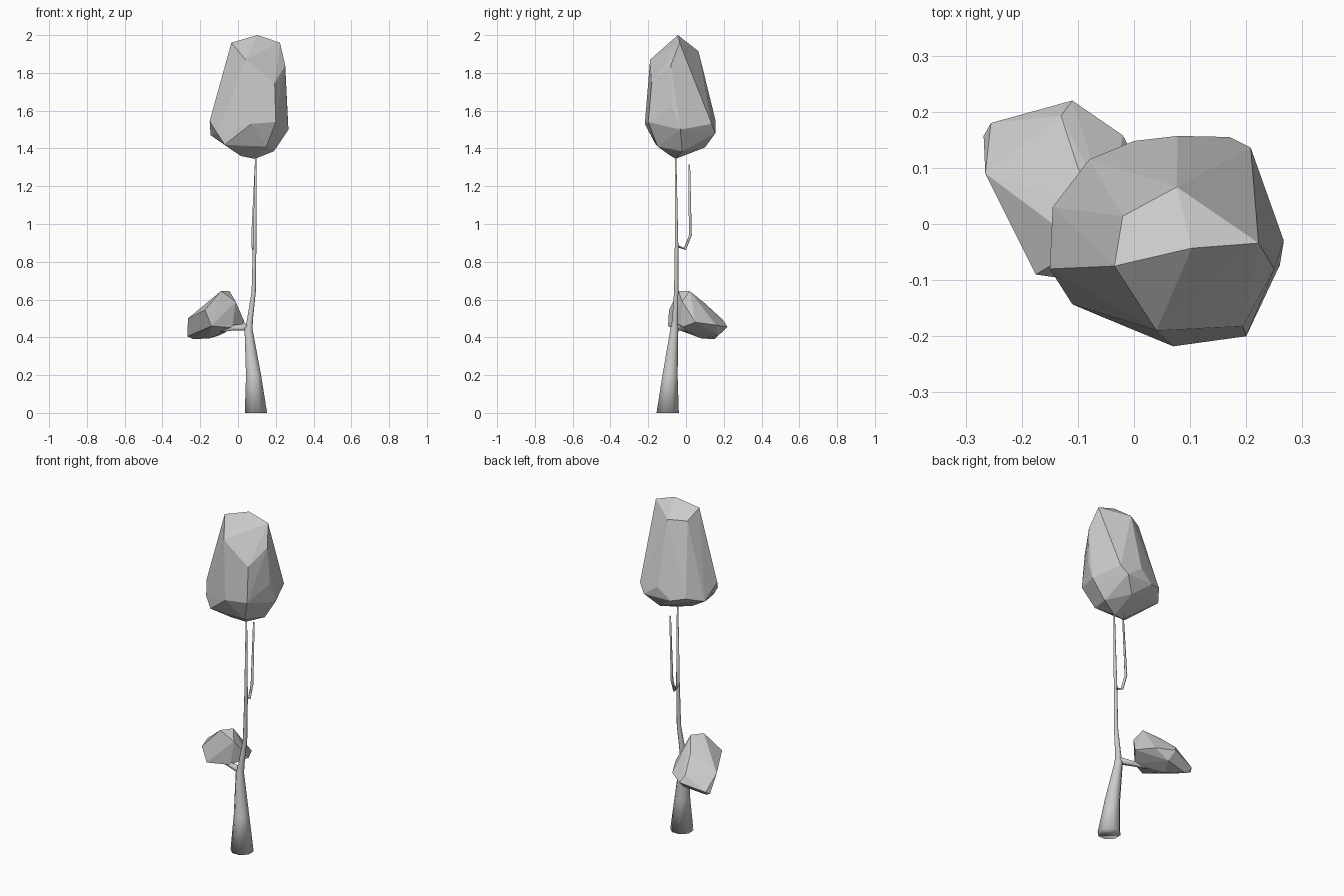
import bpy, bmesh, math
from mathutils import Vector


def finish(name, bm, smooth):
    bmesh.ops.recalc_face_normals(bm, faces=bm.faces)
    me = bpy.data.meshes.new(name)
    bm.to_mesh(me)
    bm.free()
    for p in me.polygons:
        p.use_smooth = smooth
    ob = bpy.data.objects.new(name, me)
    bpy.context.collection.objects.link(ob)
    return ob


def limb(name, path, sides):
    """Tapered tube; each path entry is x, y, z, radius."""
    bm = bmesh.new()
    pts = [Vector(p[:3]) for p in path]
    rings = []
    for i, p in enumerate(pts):
        t = (pts[min(i + 1, len(pts) - 1)] - pts[max(i - 1, 0)]).normalized()
        if p.z == 0:
            t = Vector((0, 0, 1))
        ref = Vector((0, 1, 0)) if abs(t.y) < 0.8 else Vector((1, 0, 0))
        u = t.cross(ref).normalized()
        v = t.cross(u)
        ring = []
        for k in range(sides):
            a = 2 * math.pi * (k + 0.5) / sides
            ring.append(bm.verts.new(p + path[i][3] * (u * math.cos(a) + v * math.sin(a))))
        rings.append(ring)
    for a, b in zip(rings, rings[1:]):
        for k in range(sides):
            n = (k + 1) % sides
            bm.faces.new((a[k], a[n], b[n], b[k]))
    bm.faces.new(rings[0])
    bm.faces.new(rings[-1])
    return finish(name, bm, True)


def leaf_mass(name, points):
    """Faceted foliage wrapped around a few corner points."""
    bm = bmesh.new()
    for p in points:
        bm.verts.new(p)
    res = bmesh.ops.convex_hull(bm, input=bm.verts)
    loose = [v for v in bm.verts if not v.link_faces]
    bmesh.ops.delete(bm, geom=loose, context='VERTS')
    return finish(name, bm, False)


# Trunk and its twigs
limb("trunk", [(0.095, -0.097, 0, 0.064), (0.082, -0.084, 0.2, 0.043),
               (0.056, -0.062, 0.44, 0.023), (0.063, -0.058, 0.49, 0.017),
               (0.083, -0.052, 0.64, 0.012), (0.088, -0.05, 0.89, 0.010),
               (0.094, -0.055, 1.37, 0.004)], 8)
limb("upper_twig", [(0.087, -0.05, 0.885, 0.008), (0.08, -0.005, 0.868, 0.008),
                    (0.077, 0.023, 0.94, 0.008), (0.093, 0.017, 1.315, 0.005)], 5)
limb("lower_branch", [(0.06, -0.06, 0.455, 0.022), (-0.02, -0.03, 0.45, 0.016),
                      (-0.1, 0.01, 0.435, 0.009), (-0.17, 0.03, 0.44, 0.003)], 5)

# Tall crown
leaf_mass("crown", [
    (0.103, -0.043, 2.0), (-0.035, -0.075, 1.96), (0.222, -0.034, 1.96),
    (0.076, 0.066, 1.915), (-0.02, 0.014, 1.91), (0.04, -0.19, 1.87),
    (0.25, -0.08, 1.84), (0.194, -0.182, 1.745),
    (0.2, -0.2, 1.54), (0.07, -0.218, 1.53), (-0.11, -0.143, 1.48),
    (-0.15, -0.08, 1.545), (-0.145, 0.03, 1.47), (-0.08, 0.115, 1.50),
    (0.0, 0.148, 1.48), (0.078, 0.157, 1.545), (0.17, 0.155, 1.48),
    (0.208, 0.136, 1.53), (0.267, -0.03, 1.50), (0.26, -0.073, 1.62),
    (0.09, -0.055, 1.345), (0.19, -0.02, 1.385), (0.015, -0.08, 1.36),
    (0.1, 0.1, 1.405), (0.02, -0.15, 1.41), (-0.07, -0.16, 1.42),
    (0.15, -0.15, 1.41)])

# Small side clump
leaf_mass("side_clump", [
    (-0.11, 0.22, 0.455), (-0.255, 0.18, 0.42), (-0.268, 0.157, 0.405),
    (-0.265, 0.09, 0.50), (-0.175, -0.09, 0.545), (-0.14, -0.095, 0.46),
    (-0.09, -0.04, 0.645), (-0.045, 0.02, 0.645), (-0.13, 0.193, 0.495),
    (-0.10, 0.10, 0.58), (-0.02, 0.158, 0.465), (0.035, 0.05, 0.48),
    (-0.013, -0.02, 0.59), (-0.235, 0.15, 0.39), (-0.15, 0.08, 0.395),
    (-0.03, -0.03, 0.45), (-0.10, 0.17, 0.41)])
